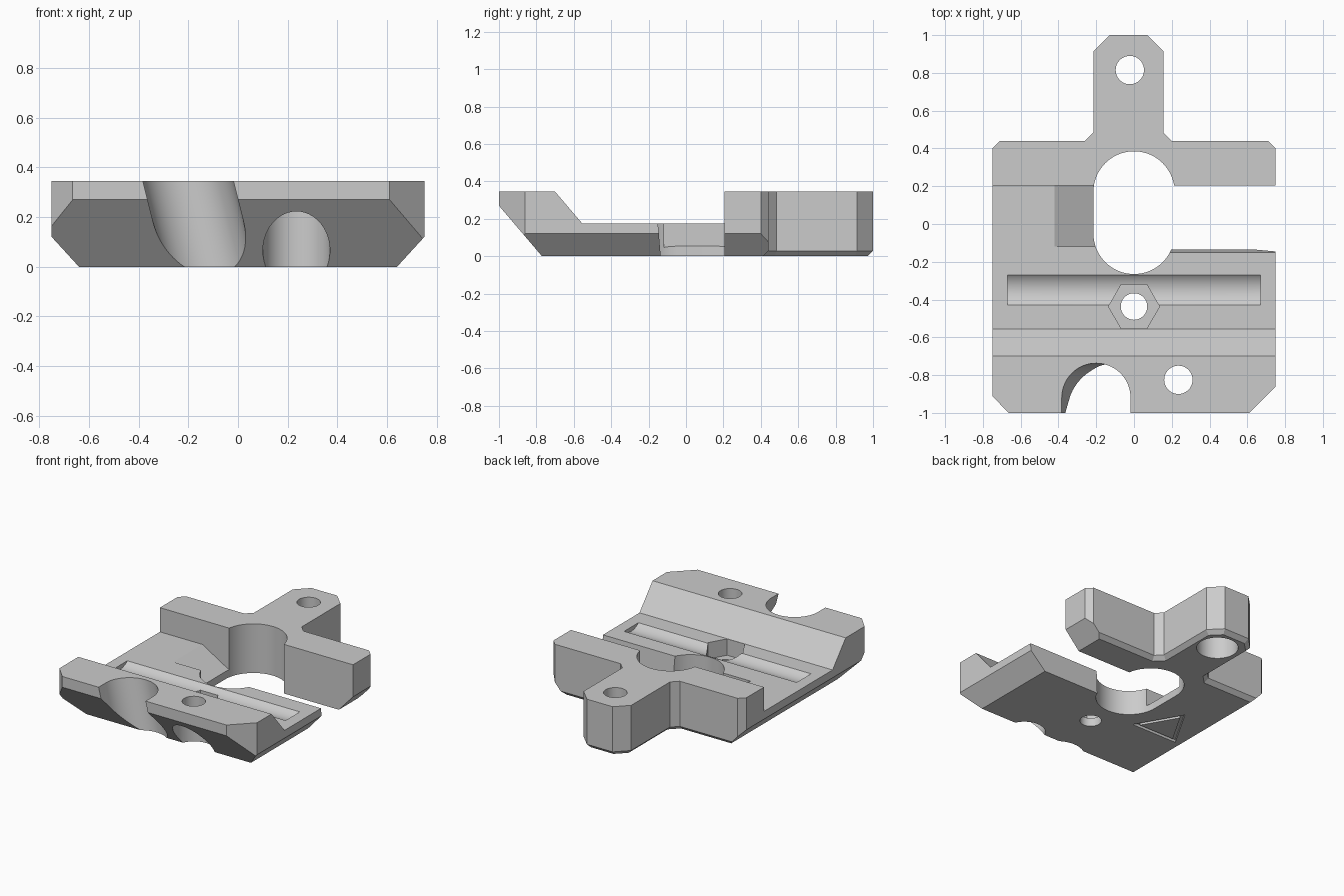
import bpy, bmesh, math
from mathutils import Vector

if "Cube" in bpy.data.objects:
    bpy.data.objects.remove(bpy.data.objects["Cube"])

grey = bpy.data.materials.new("light_grey")
grey.diffuse_color = (0.6, 0.6, 0.6, 1)
grey.use_nodes = True
grey.node_tree.nodes["Principled BSDF"].inputs["Base Color"].default_value = grey.diffuse_color


def loft(name, low, high):
    """Closed solid between two matching 3D outlines."""
    bm = bmesh.new()
    a = [bm.verts.new(p) for p in low]
    b = [bm.verts.new(p) for p in high]
    n = len(a)
    bm.faces.new(a[::-1])
    bm.faces.new(b)
    for i in range(n):
        j = (i + 1) % n
        bm.faces.new((a[i], a[j], b[j], b[i]))
    bmesh.ops.recalc_face_normals(bm, faces=bm.faces)
    me = bpy.data.meshes.new(name)
    bm.to_mesh(me)
    bm.free()
    ob = bpy.data.objects.new(name, me)
    bpy.context.collection.objects.link(ob)
    me.materials.append(grey)
    return ob


def prism(name, outline, z0, z1):
    return loft(name, [(x, y, z0) for x, y in outline], [(x, y, z1) for x, y in outline])


def arc(cx, cy, r, a0, a1, n):
    return [(cx + r * math.cos(math.radians(a0 + (a1 - a0) * i / n)),
             cy + r * math.sin(math.radians(a0 + (a1 - a0) * i / n))) for i in range(n + 1)]


def circle(cx, cy, r, n=48):
    return arc(cx, cy, r, 0, 360, n)[:-1]


def boolean(target, tool, op="DIFFERENCE"):
    m = target.modifiers.new(tool.name, "BOOLEAN")
    m.operation, m.solver, m.object = op, "EXACT", tool
    bpy.context.view_layer.objects.active = target
    bpy.ops.object.modifier_apply(modifier=m.name)
    bpy.data.objects.remove(tool, do_unlink=True)


# Plate with rear tab, seen from above
T = 0.345
body = prism("mounting_plate", [
    (-0.665, -1), (0.61, -1), (0.75, -0.86), (0.75, 0.40), (0.71, 0.44),
    (0.20, 0.44), (0.155, 0.485), (0.155, 0.915), (0.07, 1), (-0.13, 1),
    (-0.215, 0.915), (-0.215, 0.485), (-0.26, 0.44), (-0.71, 0.44),
    (-0.75, 0.40), (-0.75, -0.91)], 0, T)

# Small chamfer under the rear edges
bm = bmesh.new()
bm.from_mesh(body.data)
rear = [e for e in bm.edges if all(v.co.z < 0.01 for v in e.verts)
        and sum(v.co.y for v in e.verts) / 2 > 0.41]
bmesh.ops.bevel(bm, geom=rear, offset=0.028, segments=1, affect="EDGES")
bm.to_mesh(body.data)
bm.free()

# Side profile: undercut nose, front rail, low deck, rear block
side = [(-1.1, 0.387), (-0.685, -0.1), (1.2, -0.1), (1.2, 0.5), (0.205, 0.5),
        (0.205, 0.175), (-0.555, 0.175), (-0.832, 0.5), (-1.1, 0.5)]
boolean(body, loft("side_profile", [(-1, y, z) for y, z in side],
                   [(1, y, z) for y, z in side]), "INTERSECT")

# Front profile: chamfered lower flanks
front = [(-0.53, -0.12), (0.53, -0.12), (0.9, 0.284), (0.9, 0.6), (-0.9, 0.6), (-0.9, 0.284)]
boolean(body, loft("front_profile", [(x, -1.3, z) for x, z in front],
                   [(x, 1.3, z) for x, z in front]), "INTERSECT")

# Central opening and the slot leading to the right edge
boolean(body, prism("central_opening",
                    arc(0, 0.17, 0.215, 0, 180, 32) + arc(0, -0.05, 0.215, 180, 360, 32), -0.2, 0.6))
boolean(body, loft("side_slot",
                   [(0, -0.123, -0.15), (1, -0.123, -0.15), (1, 0.205, -0.15), (0, 0.205, -0.15)],
                   [(0, -0.185, 0.6), (1, -0.185, 0.6), (1, 0.205, 0.6), (0, 0.205, 0.6)]))

# Ramp running down into the opening
ramp = [(-0.42, 0.175), (-0.1, -0.015), (-0.1, 0.3), (-0.42, 0.3)]
boolean(body, loft("ramp", [(x, -0.118, z) for x, z in ramp],
                   [(x, 0.205, z) for x, z in ramp]))

# Shallow round groove across the deck
groove = circle(-0.35, 0.265, 0.12, 64)
boolean(body, loft("deck_groove", [(-0.67, y, z) for y, z in groove],
                   [(0.67, y, z) for y, z in groove]))

# Nut pocket and screw hole
boolean(body, prism("nut_pocket", circle(0, -0.437, 0.135, 6), 0.06, 0.6))
boolean(body, prism("screw_hole", circle(0, -0.437, 0.07), -0.2, 0.6))

# Counterbored holes in the tab and the front rail
for cx, cy in ((-0.022, 0.815), (0.235, -0.825)):
    boolean(body, prism("bolt_hole", circle(cx, cy, 0.075), -0.2, 0.6))
    boolean(body, prism("counterbore", circle(cx, cy, 0.135), -0.2, 0.245))

# Leaning round channel through the front rail
channel = arc(0, -0.92, 0.182, 0, 180, 40) + [(-0.182, -1.4), (0.182, -1.4)]
boolean(body, loft("front_channel",
                   [(x - 0.09, y - 0.002, -0.1) for x, y in channel],
                   [(x - 0.239, y + 0.002, 0.5) for x, y in channel]))

# Triangular groove on the underside
def triangle(r):
    return arc(-0.42, -0.195, r, 90, 330, 2)


boolean(body, prism("triangle_recess", triangle(0.208), -0.1, 0.02))
island = prism("triangle_island", triangle(0.16), 0, 0.03)
boolean(body, island, "UNION")

# Smooth the round walls, keep the edges crisp
bpy.ops.object.select_all(action="DESELECT")
body.select_set(True)
bpy.context.view_layer.objects.active = body
bpy.ops.object.shade_smooth_by_angle(angle=math.radians(25))
